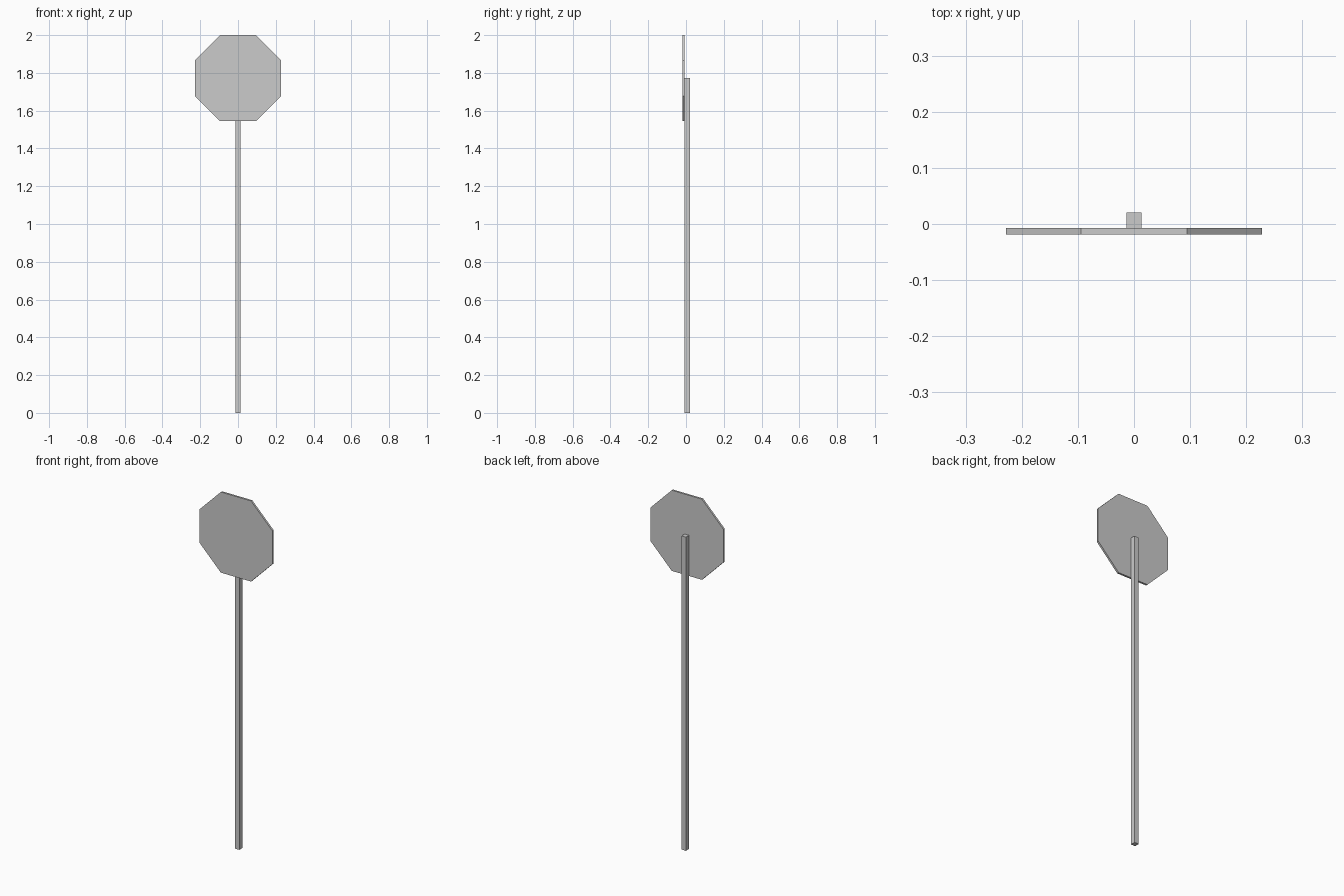
import bpy
from math import pi, cos

if "Cube" in bpy.data.objects:
    bpy.data.objects.remove(bpy.data.objects["Cube"])

POST_W = 0.027           # post width across x
FRONT, JOINT, BACK = -0.0195, -0.0075, 0.0195   # y planes, front to back
FRONT = -0.0185
BACK = 0.0205
APOTHEM = 0.228
CENTRE_Z = 2.0 - APOTHEM

# Square post standing on the ground, ending behind the middle of the plate
POST_H = 1.774
bpy.ops.mesh.primitive_cube_add(size=1, location=(0, (JOINT + BACK) / 2, POST_H / 2))
post = bpy.context.object
post.name = "post"
post.scale = (POST_W, BACK - JOINT, POST_H)

# Octagonal plate, flat edge on top, facing -y
bpy.ops.mesh.primitive_cylinder_add(vertices=8, radius=APOTHEM / cos(pi / 8),
                                    depth=JOINT - FRONT)
plate = bpy.context.object
plate.name = "octagonal_plate"
plate.rotation_euler = (0, 0, pi / 8)
bpy.ops.object.transform_apply(location=False, rotation=True, scale=False)
plate.rotation_euler = (pi / 2, 0, 0)
plate.location = (0, (FRONT + JOINT) / 2, CENTRE_Z)
